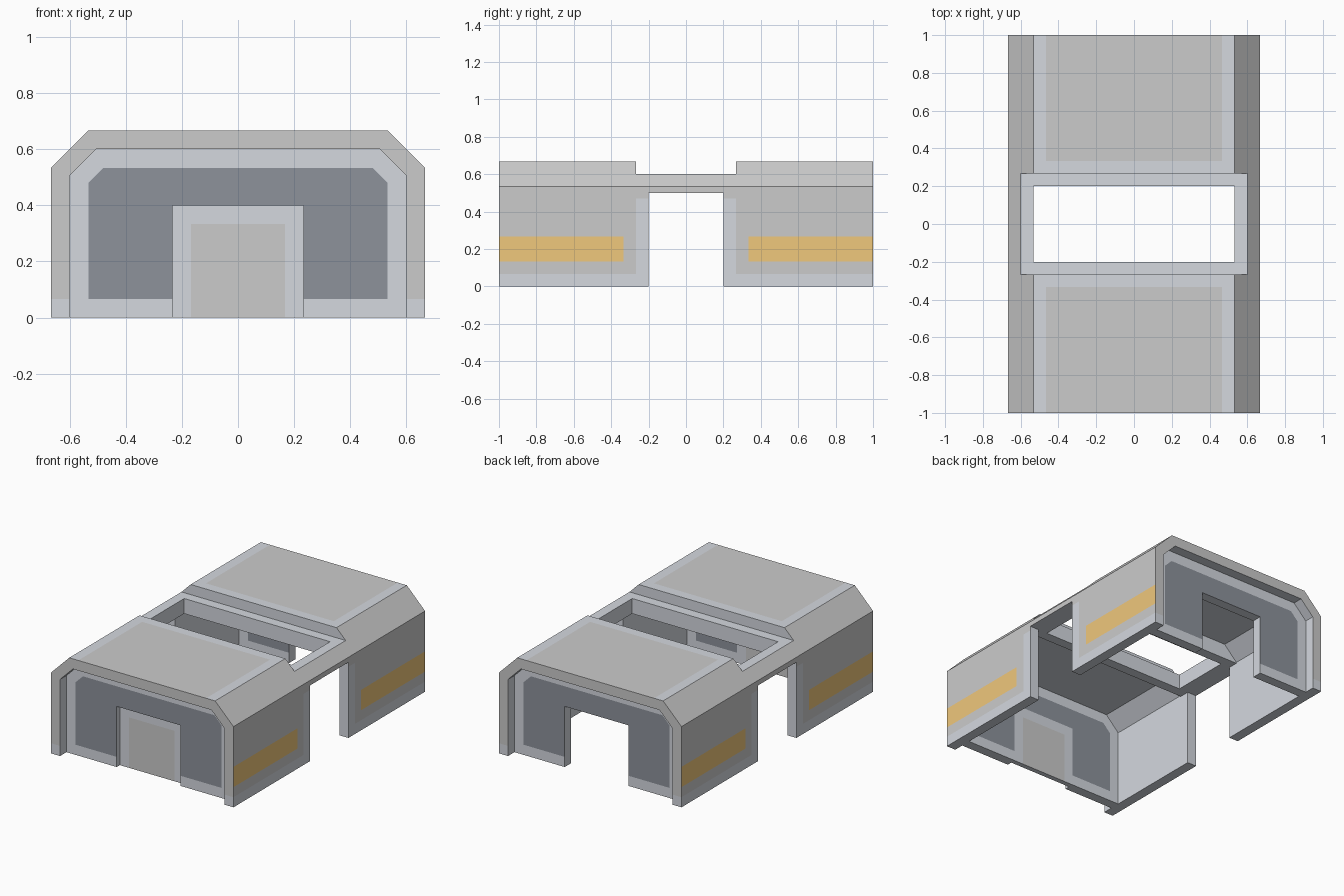
import bpy, bmesh
from mathutils import Vector

if "Cube" in bpy.data.objects:
    bpy.data.objects.remove(bpy.data.objects["Cube"])


def material(name, rgb):
    m = bpy.data.materials.new(name)
    m.diffuse_color = (*rgb, 1)
    m.use_nodes = True
    m.node_tree.nodes["Principled BSDF"].inputs["Base Color"].default_value = m.diffuse_color
    return m


MATS = [material("light_grey", (0.80, 0.81, 0.83)),
        material("mid_grey", (0.66, 0.69, 0.74)),
        material("dark_grey", (0.27, 0.29, 0.33)),
        material("orange", (0.87, 0.58, 0.20))]
LIGHT, MID, DARK, ORANGE = range(4)


def prism(name, profile, y0, y1):
    """Extrude an x-z outline along y."""
    bm = bmesh.new()
    face = bm.faces.new([bm.verts.new((x, y0, z)) for x, z in profile])
    ext = bmesh.ops.extrude_face_region(bm, geom=[face])
    verts = [v for v in ext["geom"] if isinstance(v, bmesh.types.BMVert)]
    bmesh.ops.translate(bm, verts=verts, vec=(0, y1 - y0, 0))
    bmesh.ops.recalc_face_normals(bm, faces=bm.faces)
    me = bpy.data.meshes.new(name)
    bm.to_mesh(me)
    bm.free()
    ob = bpy.data.objects.new(name, me)
    bpy.context.collection.objects.link(ob)
    return ob


def box(name, hx, hy, z0, z1):
    return prism(name, [(-hx, z0), (hx, z0), (hx, z1), (-hx, z1)], -hy, hy)


def combine(ob, tool, op):
    """Boolean the tool into the object and discard the tool."""
    mod = ob.modifiers.new("bool", 'BOOLEAN')
    mod.operation, mod.object, mod.solver = op, tool, 'EXACT'
    bpy.context.view_layer.objects.active = ob
    bpy.ops.object.modifier_apply(modifier=mod.name)
    bpy.data.objects.remove(tool)


def paint(ob, planes, rule):
    """Split faces along planes (point, normal), then colour each by rule."""
    bm = bmesh.new()
    bm.from_mesh(ob.data)
    for co, no in planes:
        geom = bm.verts[:] + bm.edges[:] + bm.faces[:]
        bmesh.ops.bisect_plane(bm, geom=geom, dist=1e-5, plane_co=co, plane_no=no)
    ob.data.materials.clear()
    for m in MATS:
        ob.data.materials.append(m)
    for f in bm.faces:
        f.material_index = rule(f.calc_center_median(), f.normal)
    bm.to_mesh(ob.data)
    bm.free()


def cuts(axis, values):
    no = Vector([float(i == axis) for i in range(3)])
    return [(no * v, no) for v in values]


def mirror(pts):
    return pts + [(-x, z) for x, z in reversed(pts)]


# Vaulted shell, open in the middle
outer = [(0.667, 0), (0.667, 0.533), (0.533, 0.667)]
inner = [(0.6, 0), (0.6, 0.506), (0.506, 0.6)]
shell = prism("shell", mirror(outer) + mirror(inner)[::-1], -1, 1)
combine(shell, box("side_gap", 1, 0.2, -0.5, 1), 'DIFFERENCE')
combine(shell, box("roof_gap", 1, 0.267, 0.5, 1), 'DIFFERENCE')

# Sunken roof frame that bridges the two halves
frame = prism("roof_frame", mirror([(0.667, 0.5), (0.667, 0.533), (0.6, 0.6)]), -0.267, 0.267)
combine(frame, box("skylight", 0.533, 0.2, 0, 1), 'DIFFERENCE')
combine(shell, frame, 'UNION')


def shell_rule(c, n):
    x, y, z = abs(c.x), abs(c.y), c.z
    if abs(n.x) > 0.9 and x > 0.66:
        if y > 0.333 and 0.133 < z < 0.267:
            return ORANGE
        return MID if z < 0.067 or (y < 0.267 and z < 0.47) else LIGHT
    if n.z > 0.9:
        return LIGHT if z > 0.66 and x < 0.467 and y > 0.333 else MID
    if abs(n.y) > 0.9 and y > 0.99:
        return MID if z < 0.067 else LIGHT
    if abs(n.x) > 0.5 and x * abs(n.x) + z * n.z > 0.8:
        return LIGHT
    return MID


paint(shell, cuts(2, [0.067, 0.133, 0.267, 0.47]) + cuts(0, [-0.467, 0.467])
      + cuts(1, [-0.333, -0.267, 0.267, 0.333]), shell_rule)


# Recessed end walls with doorways and dark panels
def wall_rule(c, n):
    x, z = abs(c.x), c.z
    inside = x < 0.533 and 0.067 < z < 0.533 and x + z < 1.013
    return DARK if inside and abs(n.y) > 0.5 else MID


wall_profile = mirror([(0.233, 0)] + inner)
wall_profile += [(-0.233, 0.4), (0.233, 0.4)]
wall_planes = (cuts(0, [-0.533, -0.233, 0.233, 0.533]) + cuts(2, [0.067, 0.4, 0.533])
               + [((s * 0.533, 0, 0.48), Vector((s, 0, 1)).normalized()) for s in (-1, 1)])
for name, y in (("front_wall", -0.933), ("back_wall", 0.867)):
    paint(prism(name, wall_profile, y, y + 0.066), wall_planes, wall_rule)

# Closed front door
door = prism("front_door", [(-0.233, 0), (0.233, 0), (0.233, 0.4), (-0.233, 0.4)], -0.9, -0.867)
paint(door, cuts(0, [-0.167, 0.167]) + cuts(2, [0.333]),
      lambda c, n: LIGHT if abs(n.y) > 0.5 and abs(c.x) < 0.167 and c.z < 0.333 else MID)
